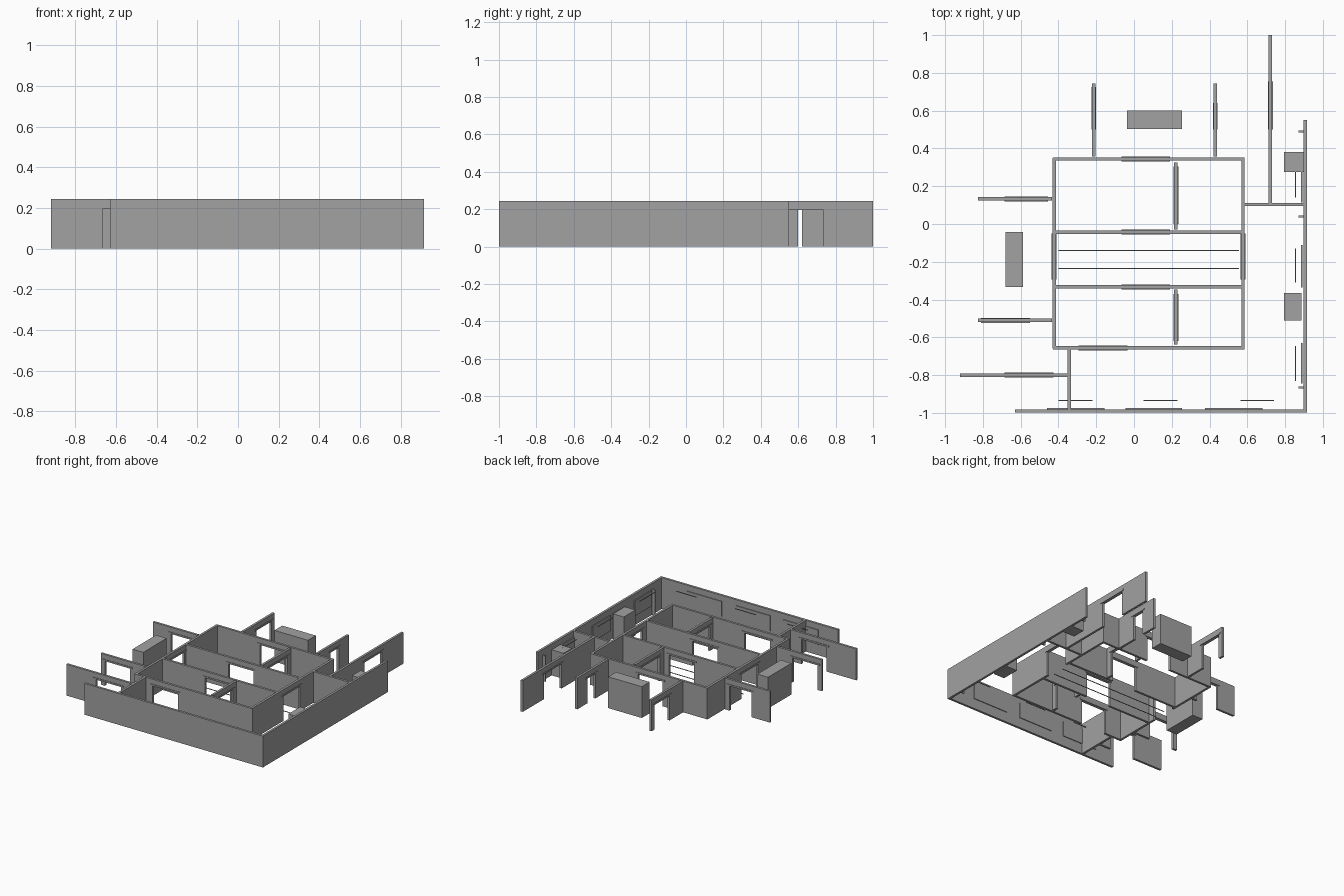
import bpy, bmesh
from mathutils import Vector

if "Cube" in bpy.data.objects:
    bpy.data.objects.remove(bpy.data.objects["Cube"])

HEIGHT, DOOR_TOP, THICK = 0.245, 0.195, 0.018

grey = bpy.data.materials.new("plain_grey")
grey.use_nodes = True
grey.diffuse_color = (0.36, 0.36, 0.36, 1)
grey.node_tree.nodes["Principled BSDF"].inputs["Base Color"].default_value = (0.36, 0.36, 0.36, 1)


def finish(name, bm):
    bmesh.ops.recalc_face_normals(bm, faces=bm.faces)
    mesh = bpy.data.meshes.new(name)
    bm.to_mesh(mesh)
    bm.free()
    mesh.materials.append(grey)
    obj = bpy.data.objects.new(name, mesh)
    bpy.context.collection.objects.link(obj)
    return obj


def box(name, x, y, z):
    bm = bmesh.new()
    bmesh.ops.create_cube(bm, size=1)
    for v in bm.verts:
        v.co = Vector([(r[0] + r[1]) / 2 + c * (r[1] - r[0]) for r, c in zip((x, y, z), v.co)])
    return finish(name, bm)


def span(name, axis, at, start, end, z, thick):
    """Box running along one axis, centred on the other."""
    across = (at - thick / 2, at + thick / 2)
    along = (start, end)
    return box(name, *((along, across) if axis == "x" else (across, along)), z)


def wall(name, axis, at, start, end, door=None):
    """Wall outline with an optional doorway, extruded to its thickness."""
    outline = [(start, 0), (start, HEIGHT), (end, HEIGHT), (end, 0)]
    if door:
        a, b = door[0] + 0.02, door[1] - 0.02
        outline += [(b, 0), (b, DOOR_TOP), (a, DOOR_TOP), (a, 0)]
        span(name + "_lintel", axis, at, *door, (DOOR_TOP, DOOR_TOP + 0.012), 0.026)
    side = at - THICK / 2
    bm = bmesh.new()
    verts = [bm.verts.new((u, side, z) if axis == "x" else (side, u, z)) for u, z in outline]
    face = bm.faces.new(verts)
    ext = bmesh.ops.extrude_face_region(bm, geom=[face])
    push = Vector((0, THICK, 0)) if axis == "x" else Vector((THICK, 0, 0))
    bmesh.ops.translate(bm, vec=push, verts=[g for g in ext["geom"] if isinstance(g, bmesh.types.BMVert)])
    return finish(name, bm)


# Outer walls
wall("front_outer_wall", "x", -0.99, -0.63, 0.915)
wall("left_outer_wall", "y", 0.906, -0.99, 0.55)
wall("back_left_wall", "y", 0.722, 0.1, 1.0, (0.50, 0.755))
wall("back_left_cross_wall", "x", 0.103, 0.585, 0.905)
wall("front_right_wall", "x", -0.80, -0.92, -0.345, (-0.685, -0.425))
wall("front_cross_wall", "y", -0.342, -0.985, -0.66)

# Central block of rooms
for name, y, door in (("back_room_wall", 0.344, (-0.065, 0.19)),
                      ("corridor_back_wall", -0.043, (-0.065, 0.19)),
                      ("corridor_front_wall", -0.333, (-0.065, 0.19)),
                      ("front_room_wall", -0.656, (-0.295, -0.035))):
    wall(name, "x", y, -0.43, 0.585, door)
for side, x in (("right", -0.423), ("left", 0.577)):
    wall(side + "_room_wall", "y", x, -0.66, 0.35, (-0.295, -0.05))
wall("back_room_divider", "y", 0.222, -0.03, 0.325, (0.0, 0.305))
wall("front_room_divider", "y", 0.222, -0.637, -0.347, (-0.62, -0.37))

# Free partitions around the block
wall("back_partition_right", "y", -0.213, 0.357, 0.743, (0.50, 0.725))
wall("back_partition_left", "y", 0.43, 0.357, 0.743, (0.50, 0.64))
wall("right_partition_back", "x", 0.133, -0.825, -0.435, (-0.685, -0.455))
wall("right_partition_front", "x", -0.51, -0.825, -0.435, (-0.81, -0.55))

# Solid shafts and cabinets
box("right_shaft", (-0.68, -0.587), (-0.333, -0.043), (0, HEIGHT))
box("back_shaft", (-0.037, 0.254), (0.503, 0.60), (0, HEIGHT))
box("back_cabinet", (0.794, 0.898), (0.275, 0.38), (0, 0.2))
box("front_cabinet", (0.794, 0.888), (-0.51, -0.365), (0, 0.2))

# Corridor floor strips
for y in (-0.14, -0.235):
    span("corridor_strip", "x", y, -0.40, 0.555, (0, 0.004), 0.005)

# Wall panels with a thin rail in front of each
for axis, panel_at, rail_at, sections in (
        ("x", -0.979, -0.935, ((-0.46, -0.155, -0.40, -0.22), (-0.045, 0.255, 0.05, 0.23),
                               (0.375, 0.68, 0.565, 0.74))),
        ("y", 0.888, 0.854, ((0.115, 0.35, 0.14, 0.325), (-0.335, -0.11, -0.31, -0.13),
                             (-0.845, -0.63, -0.83, -0.645)))):
    for a, b, c, d in sections:
        span("wall_panel", axis, panel_at, a, b, (0.08, 0.2), 0.008)
        span("panel_rail", axis, rail_at, c, d, (0.196, 0.201), 0.005)

# Short posts on the left wall
for y in (0.49, 0.04, -0.865):
    box("wall_post", (0.872, 0.898), (y - 0.005, y + 0.005), (0, 0.2))
